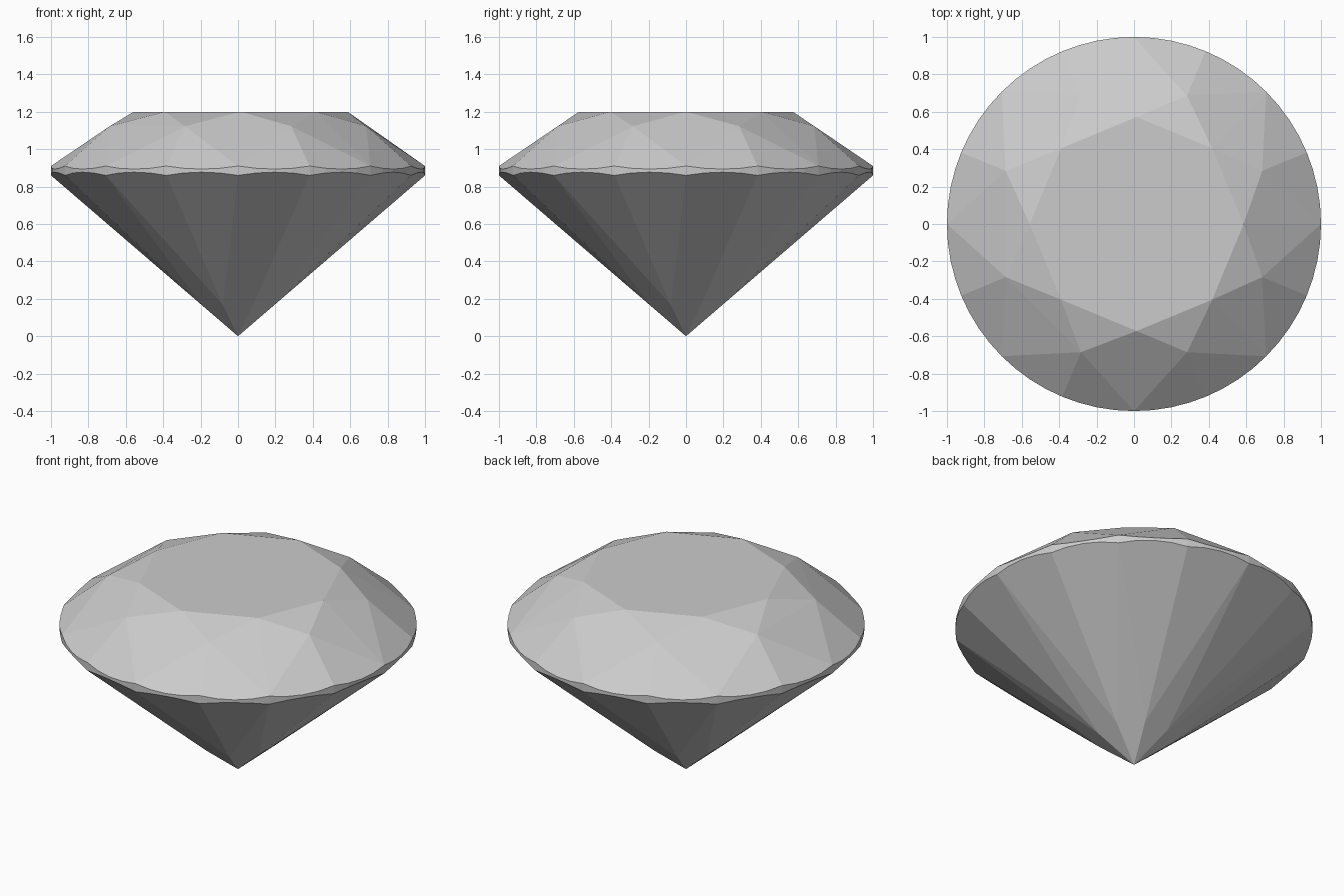
import bpy, bmesh, math

if "Cube" in bpy.data.objects:
    bpy.data.objects.remove(bpy.data.objects["Cube"])

FOLD = 8                       # eight-fold brilliant cut
TABLE_R, TABLE_Z, SHIFT = 0.572, 1.20, 0.014
STAR_R, STAR_Z = 0.742, 1.123
TOP_Z, LOW_Z = 0.91, 0.86      # girdle heights at the facet corners
PAV_R, PAV_Z = 0.21, 0.167
SEG = 64
HALF = math.radians(11.25)     # half the width of one girdle facet


def polar(r, a, z):
    return (r * math.cos(a), r * math.sin(a), z)


def slope(r, z, edge_z):
    # tilt of a girdle facet running from the girdle to its inner corner
    return (z - edge_z) / ((1 - r) * math.cos(HALF))


points = [(0, 0, 0)]           # culet

# table, crown corners and pavilion corners
for k in range(FOLD):
    a = math.tau * k / FOLD
    x, y, z = polar(TABLE_R, a, TABLE_Z)
    points.append((x + SHIFT, y, z))
    points.append(polar(STAR_R, a + 2 * HALF, STAR_Z))
    points.append(polar(PAV_R, a + 2 * HALF, PAV_Z))

# scalloped girdle: where the sloping facets meet the round cylinder
up, down = slope(STAR_R, STAR_Z, TOP_Z), slope(PAV_R, PAV_Z, LOW_Z)
for i in range(SEG):
    a = math.tau * i / SEG
    bulge = math.cos(a % (2 * HALF) - HALF) - math.cos(HALF)
    if i % 4 == 0:
        bulge = 0
    points.append(polar(1, a, TOP_Z - up * bulge))
    points.append(polar(1, a, LOW_Z - down * bulge))

# skin the corner points and merge flat regions into facets
bm = bmesh.new()
for p in points:
    bm.verts.new(p)
bmesh.ops.convex_hull(bm, input=bm.verts[:])
bmesh.ops.dissolve_limit(bm, angle_limit=math.radians(0.3),
                         verts=bm.verts[:], edges=bm.edges[:])
bmesh.ops.recalc_face_normals(bm, faces=bm.faces[:])

mesh = bpy.data.meshes.new("cut_gem")
bm.to_mesh(mesh)
bm.free()
gem = bpy.data.objects.new("cut_gem", mesh)
bpy.context.collection.objects.link(gem)
